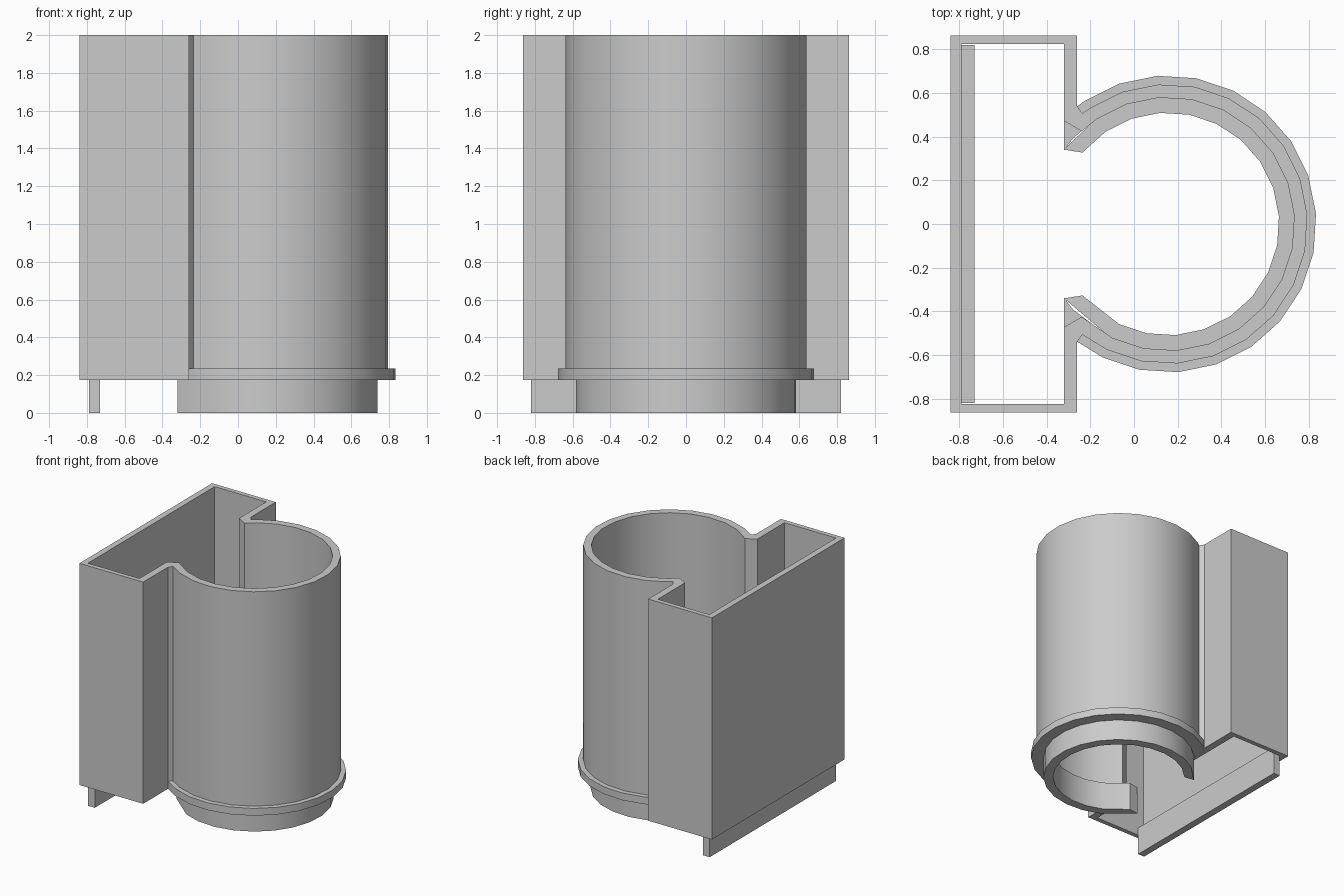
import bpy
import bmesh
import math

default = bpy.data.objects.get("Cube")
if default:
    bpy.data.objects.remove(default, do_unlink=True)

# One plain grey for every part
grey = bpy.data.materials.new("plain grey")
grey.use_nodes = True
colour = (0.6, 0.6, 0.6, 1)
grey.diffuse_color = colour
grey.node_tree.nodes["Principled BSDF"].inputs["Base Color"].default_value = colour

CENTRE_X = 0.155
BASE, RIM, TOP = 0.175, 0.235, 2.0
STEPS = [-116 + 15 * i for i in range(17)]


def arc(radius, end):
    """Open arc about the tube axis, from -end to +end degrees."""
    angles = [math.radians(a) for a in [-end] + STEPS + [end]]
    return [(CENTRE_X + radius * math.cos(a), radius * math.sin(a)) for a in angles]


def mirrored(half, middle):
    """Wrap a path around its middle, repeating the start across y."""
    return half + middle + [(x, -y) for x, y in reversed(half)]


def wall(name, outer, inner, z0, z1, closed=False):
    """Upright wall between two rails with equal point counts."""
    bm = bmesh.new()
    rows = [[bm.verts.new((*p, z)) for p in rail]
            for rail, z in ((outer, z0), (outer, z1), (inner, z1), (inner, z0))]
    n = len(outer)
    for i in range(n if closed else n - 1):
        j = (i + 1) % n
        for k in range(4):
            a, b = rows[k], rows[(k + 1) % 4]
            bm.faces.new((a[i], a[j], b[j], b[i]))
    if not closed:
        for end in (0, n - 1):
            bm.faces.new([row[end] for row in rows])
    bmesh.ops.recalc_face_normals(bm, faces=bm.faces)
    mesh = bpy.data.meshes.new(name)
    bm.to_mesh(mesh)
    bm.free()
    mesh.materials.append(grey)
    obj = bpy.data.objects.new(name, mesh)
    bpy.context.collection.objects.link(obj)
    bpy.ops.object.select_all(action="DESELECT")
    obj.select_set(True)
    bpy.context.view_layer.objects.active = obj
    bpy.ops.object.shade_smooth_by_angle(angle=math.radians(30))
    return obj


# Main shell: box and round tube sharing one continuous wall
wall("shell",
     mirrored([(-0.84, -0.863), (-0.26, -0.863), (-0.26, -0.54)], arc(0.64, 127.7)),
     mirrored([(-0.79, -0.825), (-0.32, -0.825), (-0.32, -0.472)], arc(0.58, 132.9)),
     BASE, TOP, closed=True)

# Flange around the foot of the tube
wall("flange",
     mirrored([(-0.32, -0.472)], arc(0.68, 127.6)),
     mirrored([(-0.32, -0.338)], arc(0.585, 138)),
     BASE, RIM)

# Round spigot below the tube
wall("spigot_ring", arc(0.585, 144.4), arc(0.51, 140.1), 0, RIM)

# Locating strip along the inside of the box
wall("locating_strip",
     [(-0.79, -0.82), (-0.79, 0.82)], [(-0.73, -0.82), (-0.73, 0.82)], 0, RIM)
